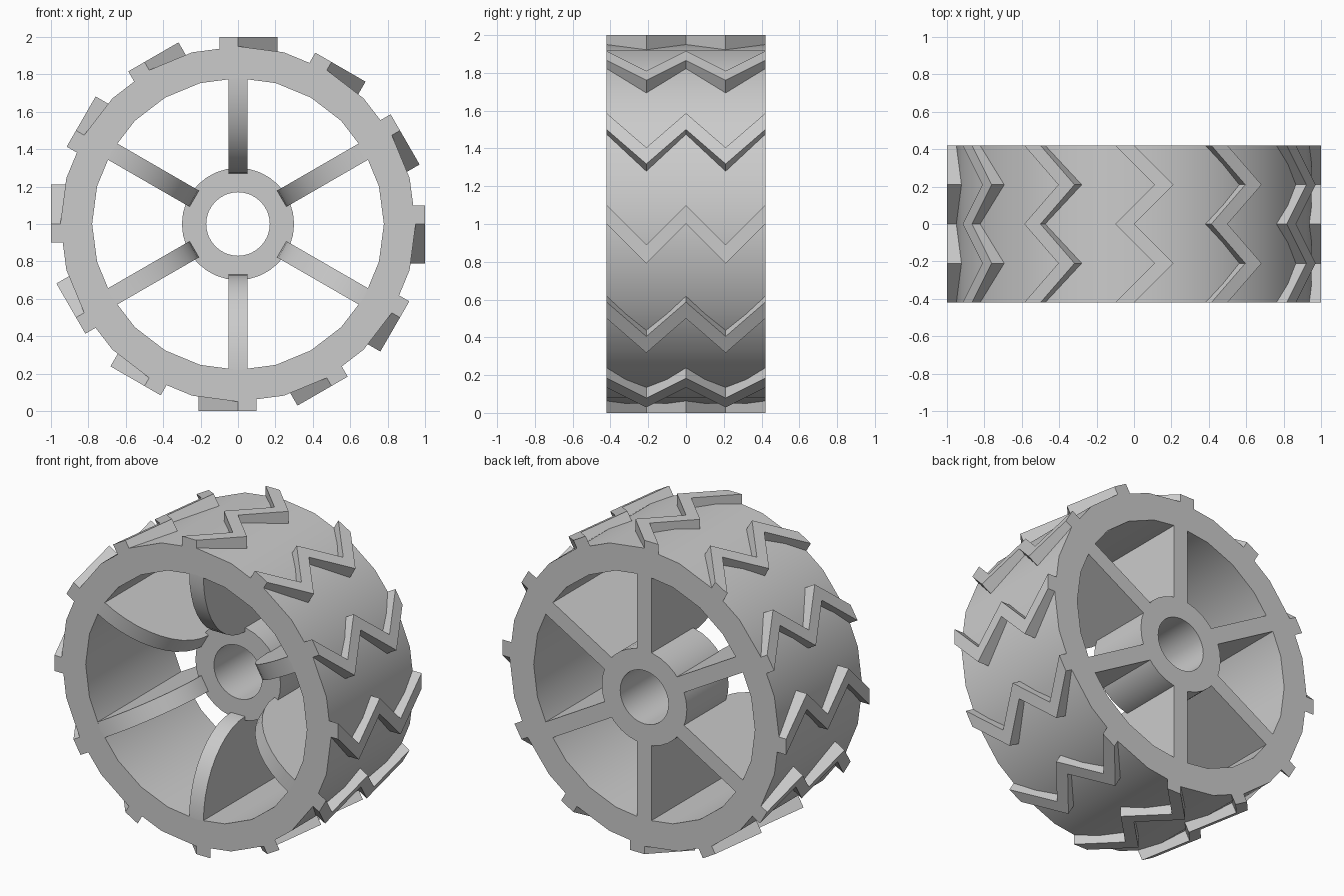
import bpy
import bmesh
from math import sin, cos, pi, radians
from mathutils import Matrix, Vector

if "Cube" in bpy.data.objects:
    bpy.data.objects.remove(bpy.data.objects["Cube"], do_unlink=True)

HALF = 0.42          # half the wheel width
CENTRE = Vector((0, 0, 1))

grey = bpy.data.materials.new("plain_grey")
grey.use_nodes = True
grey.diffuse_color = (0.6, 0.6, 0.6, 1)
grey.node_tree.nodes["Principled BSDF"].inputs["Base Color"].default_value = (0.6, 0.6, 0.6, 1)


def finish(bm, name, angle=0.0, smooth=True):
    """Turn a bmesh into a wheel part, rotated clockwise about the axle."""
    bmesh.ops.recalc_face_normals(bm, faces=bm.faces)
    bm.transform(Matrix.Translation(CENTRE) @ Matrix.Rotation(angle, 4, 'Y'))
    mesh = bpy.data.meshes.new(name)
    bm.to_mesh(mesh)
    bm.free()
    mesh.materials.append(grey)
    obj = bpy.data.objects.new(name, mesh)
    bpy.context.collection.objects.link(obj)
    if smooth:
        bpy.ops.object.select_all(action='DESELECT')
        obj.select_set(True)
        bpy.context.view_layer.objects.active = obj
        bpy.ops.object.shade_smooth_by_angle(angle=radians(30))
    return obj


def ring(name, r_in, r_out, y0, y1, sides):
    """Tube around the axle with flat end faces."""
    bm = bmesh.new()
    loops = []
    for i in range(sides):
        a = 2 * pi * i / sides
        loops.append([bm.verts.new((r * sin(a), y, r * cos(a)))
                      for r, y in ((r_in, y0), (r_out, y0), (r_out, y1), (r_in, y1))])
    for i in range(sides):
        p, q = loops[i], loops[(i + 1) % sides]
        for k in range(4):
            n = (k + 1) % 4
            bm.faces.new((p[k], p[n], q[n], q[k]))
    return finish(bm, name)


def prism(outline, offset):
    """Face from outline points, extruded by offset."""
    bm = bmesh.new()
    face = bm.faces.new([bm.verts.new(p) for p in outline])
    result = bmesh.ops.extrude_face_region(bm, geom=[face], use_keep_orig=True)
    moved = [v for v in result["geom"] if isinstance(v, bmesh.types.BMVert)]
    bmesh.ops.translate(bm, verts=moved, vec=offset)
    return bm


# Rim and hub
ring("rim", 0.78, 0.95, -HALF, HALF, 24)
ring("hub", 0.17, 0.30, 0.0, HALF, 32)

# Spokes: flush at the back, front edge sweeping back to the hub
R_HUB, R_RIM, HALF_W = 0.27, 0.78, 0.05
STEPS = 10
spoke = [(-HALF_W, HALF, R_HUB), (-HALF_W, HALF, R_RIM + 0.005),
         (-HALF_W, -HALF, R_RIM + 0.005)]
for i in range(STEPS + 1):
    t = pi / 2 * i / STEPS
    spoke.append((-HALF_W, -HALF * cos(t), R_RIM - (R_RIM - R_HUB) * sin(t)))
# the last arc points curve in y as the radius shrinks
for i in range(6):
    finish(prism(spoke, (2 * HALF_W, 0, 0)), f"spoke_{i + 1}", i * pi / 3)

# Zigzag tread lugs with flat tops
BASE, TOP = 0.90, 1.0
left_edge = [(-0.10 + 0.21 * (k % 2), -HALF + k * HALF / 2, BASE) for k in range(5)]
right_edge = [(x + 0.10, y, z) for x, y, z in reversed(left_edge)]
for i in range(12):
    finish(prism(left_edge + right_edge, (0, 0, TOP - BASE)),
           f"tread_lug_{i + 1}", i * pi / 6, smooth=False)
